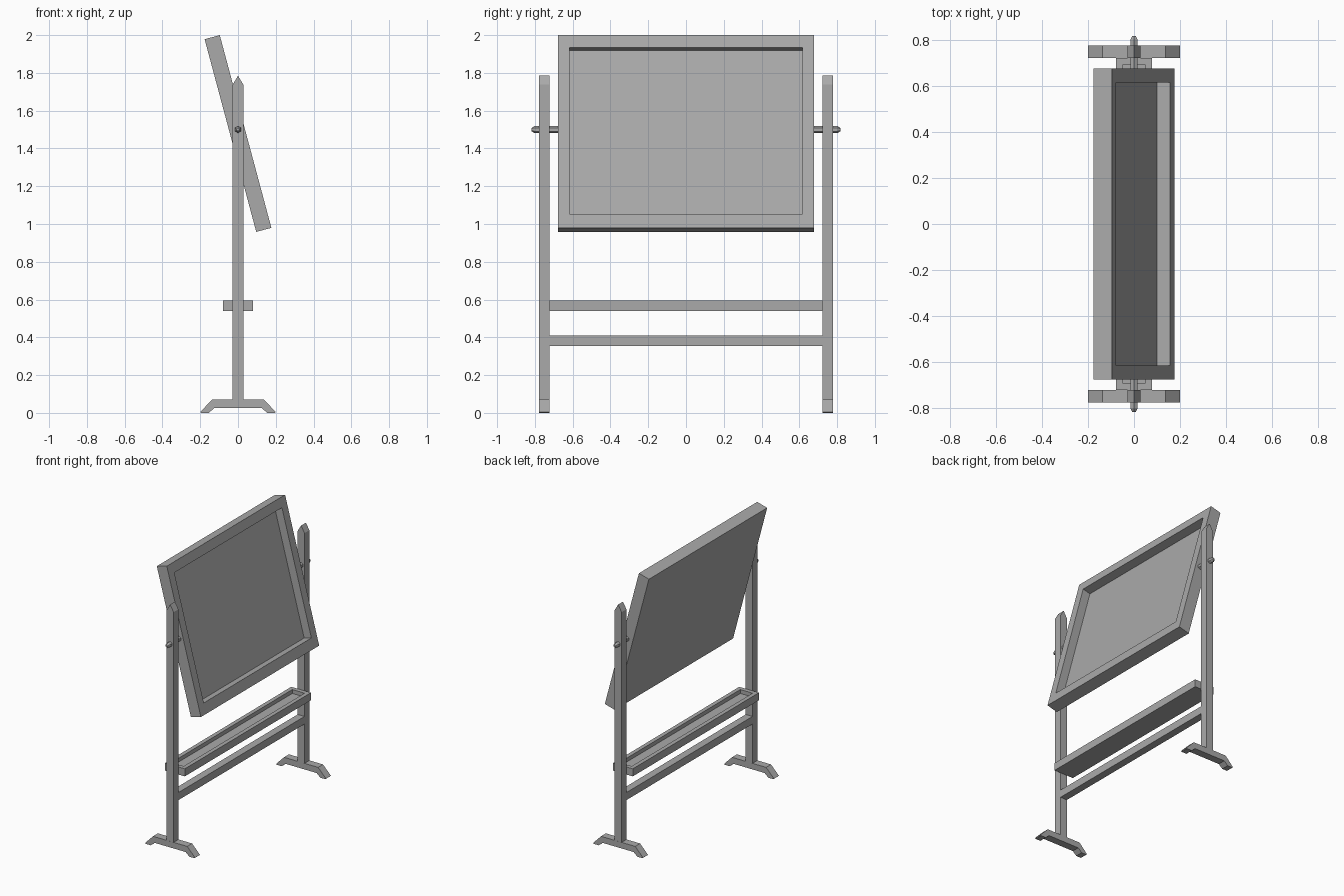
import bpy
import bmesh
from math import radians
from mathutils import Matrix, Vector

cube = bpy.data.objects.get("Cube")
if cube:
    bpy.data.objects.remove(cube, do_unlink=True)

grey = bpy.data.materials.new("plain grey")
grey.use_nodes = True
colour = (0.4, 0.4, 0.4, 1)
grey.diffuse_color = colour
grey.node_tree.nodes["Principled BSDF"].inputs["Base Color"].default_value = colour


def finish(name, bm):
    bmesh.ops.recalc_face_normals(bm, faces=bm.faces)
    mesh = bpy.data.meshes.new(name)
    bm.to_mesh(mesh)
    bm.free()
    mesh.materials.append(grey)
    obj = bpy.data.objects.new(name, mesh)
    bpy.context.collection.objects.link(obj)
    return obj


def box(name, size, centre):
    bm = bmesh.new()
    bmesh.ops.create_cube(bm, size=1)
    bmesh.ops.scale(bm, vec=size, verts=bm.verts)
    bmesh.ops.translate(bm, vec=centre, verts=bm.verts)
    return finish(name, bm)


def profile(name, points, y0, y1):
    """Extrude an outline in the xz plane along y."""
    bm = bmesh.new()
    face = bm.faces.new([bm.verts.new((x, y0, z)) for x, z in points])
    made = bmesh.ops.extrude_face_region(bm, geom=[face])["geom"]
    verts = [v for v in made if isinstance(v, bmesh.types.BMVert)]
    bmesh.ops.translate(bm, vec=(0, y1 - y0, 0), verts=verts)
    return finish(name, bm)


def recessed_box(name, size, low, high, depth):
    """Box whose +z face is sunk, with rim widths (x, y) on low and high sides."""
    bm = bmesh.new()
    bmesh.ops.create_cube(bm, size=1)
    bmesh.ops.scale(bm, vec=size, verts=bm.verts)
    top = max(bm.faces, key=lambda f: f.calc_center_median().z)
    bmesh.ops.inset_individual(bm, faces=[top], thickness=0.01)
    for v in top.verts:
        for i in (0, 1):
            half = size[i] / 2
            v.co[i] = half - high[i] if v.co[i] > 0 else low[i] - half
    made = bmesh.ops.extrude_discrete_faces(bm, faces=[top])["faces"]
    bmesh.ops.translate(bm, vec=(0, 0, -depth), verts=made[0].verts)
    return finish(name, bm)


# Tilted board: local z is its face, local x runs down towards its lower edge
board = recessed_box("board", (1.056, 1.354, 0.083), (0.068, 0.061), (0.076, 0.061), 0.06)
board.matrix_world = Matrix.Translation((0, 0, 1.479)) @ Matrix.Rotation(radians(75), 4, "Y")

# Tray and lower rail between the posts
tray = recessed_box("tray", (0.158, 1.444, 0.055), (0.03, 0.03), (0.03, 0.03), 0.028)
tray.location.z = 0.568
box("lower_rail", (0.055, 1.446, 0.055), (0, 0, 0.382))

# Posts, feet and pivot pins on both ends
foot_half = [(0.2, 0.005), (0.137, 0.07)]
foot_under = [(0.125, 0.026), (0.155, 0), (0.195, 0)]
foot = (foot_half + [(-x, z) for x, z in reversed(foot_half)]
        + [(-x, z) for x, z in reversed(foot_under)] + foot_under)
post = [(-0.028, 0.026), (0.028, 0.026), (0.028, 1.738), (0, 1.785), (-0.028, 1.738)]

for side, s in (("left", 1), ("right", -1)):
    profile(side + "_post", post, s * 0.722, s * 0.777)
    profile(side + "_foot", foot, s * 0.7215, s * 0.7775)
    bm = bmesh.new()
    rings = ((0.665, 0.018), (0.803, 0.018), (0.819, 0.008))
    for (a, r1), (b, r2) in zip(rings, rings[1:]):
        turn = Matrix.Translation((0, s * (a + b) / 2, 1.5)) @ Matrix.Rotation(radians(-90 * s), 4, "X")
        bmesh.ops.create_cone(bm, cap_ends=True, segments=6, radius1=r1, radius2=r2,
                              depth=b - a, matrix=turn)
    finish(side + "_pivot_pin", bm)
